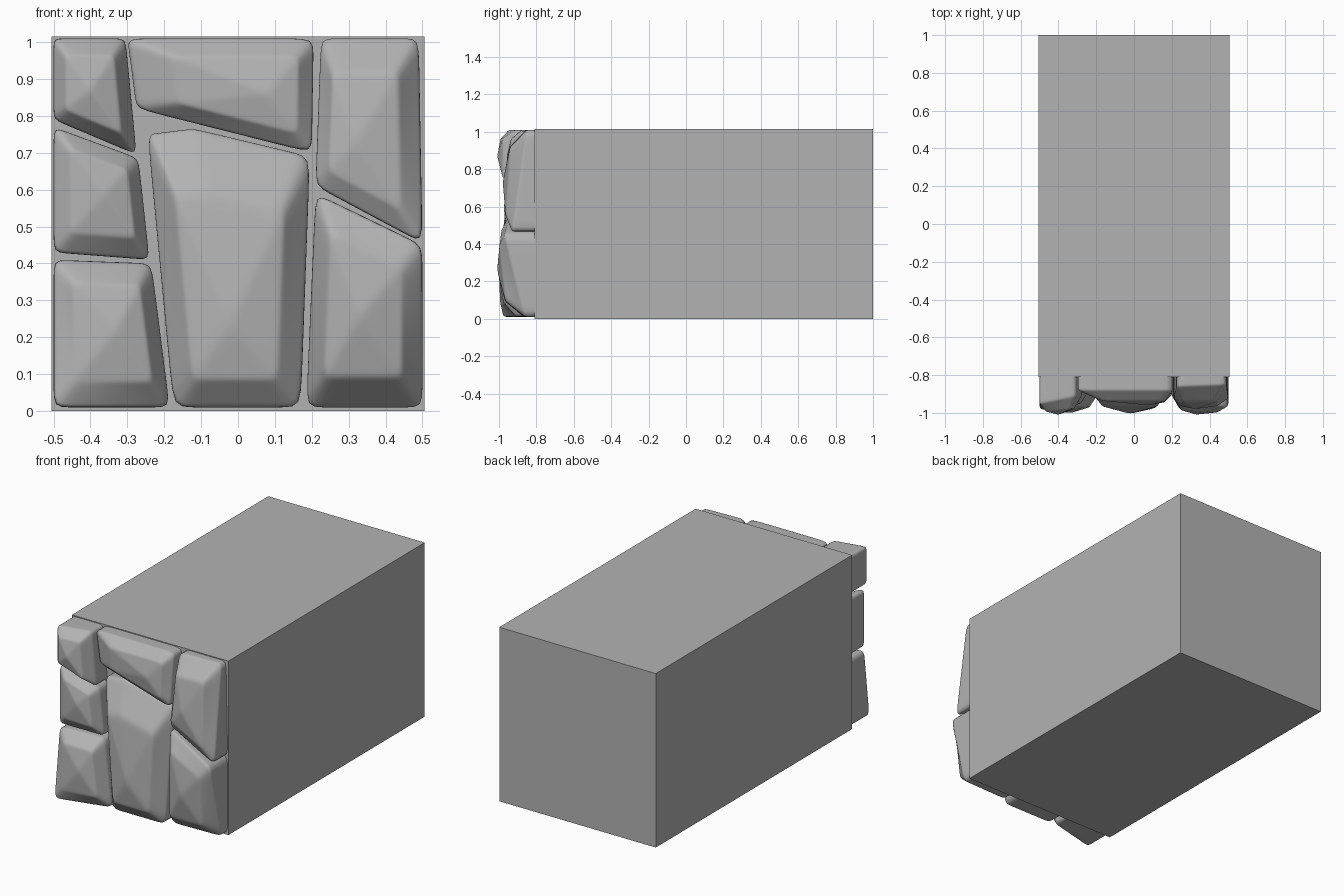
import bpy, bmesh
from mathutils import Vector

cube = bpy.data.objects.get("Cube")
if cube:
    bpy.data.objects.remove(cube, do_unlink=True)

stone_grey = bpy.data.materials.new("stone_grey")
stone_grey.use_nodes = True
GREY = (0.45, 0.45, 0.45, 1)
stone_grey.diffuse_color = GREY
stone_grey.node_tree.nodes["Principled BSDF"].inputs["Base Color"].default_value = GREY

FRONT = -0.81   # front plane of the block


def add_object(name, bm):
    mesh = bpy.data.meshes.new(name)
    bm.to_mesh(mesh)
    bm.free()
    mesh.materials.append(stone_grey)
    obj = bpy.data.objects.new(name, mesh)
    bpy.context.collection.objects.link(obj)
    return obj


def add_block():
    bm = bmesh.new()
    bmesh.ops.create_cube(bm, size=1)
    for v in bm.verts:
        v.co.x *= 1.01
        v.co.y = 1 if v.co.y > 0 else FRONT
        v.co.z = 1.015 if v.co.z > 0 else 0
    add_object("block", bm)


def add_stone(name, corners, peak, inset=0.33, rise=0.7):
    """Corners run counter-clockwise as (x, z, height off the block)."""
    bm = bmesh.new()

    def point(x, z, height):
        return Vector((x, FRONT - height, z))

    top = point(*peak)
    rim = [point(*c) for c in corners]
    base = [point(x, z, -0.03) for x, z, h in corners]
    inner = []
    for p in rim:
        q = p.lerp(top, inset)
        q.y = p.y + (top.y - p.y) * rise
        inner.append(q)
    rings = [[bm.verts.new(p) for p in ring] for ring in (base, rim, inner)]
    apex = bm.verts.new(top)
    n = len(corners)
    for i in range(n):
        j = (i + 1) % n
        for low, high in zip(rings, rings[1:]):
            bm.faces.new((low[i], low[j], high[j], high[i]))
        bm.faces.new((rings[-1][i], rings[-1][j], apex))
    for f in bm.faces:
        f.smooth = True
    obj = add_object(name, bm)

    # worn, softened edges
    sub = obj.modifiers.new("divide", 'SUBSURF')
    sub.subdivision_type = 'SIMPLE'
    sub.levels = sub.render_levels = 4
    soft = obj.modifiers.new("wear", 'SMOOTH')
    soft.factor = 0.5
    soft.iterations = 8


add_block()

# left column
add_stone("upper_left_stone",
          [(-.5, .79, .14), (-.275, .695, .1), (-.305, 1.01, .1), (-.5, 1.01, .14)],
          (-.4, .87, .2))
add_stone("middle_left_stone",
          [(-.5, .43, .12), (-.24, .41, .08), (-.27, .685, .08), (-.5, .77, .12)],
          (-.36, .59, .165))
add_stone("lower_left_stone",
          [(-.5, .01, .17), (-.185, .01, .09), (-.235, .4, .08), (-.5, .41, .12)],
          (-.33, .22, .19))

# middle column
add_stone("upper_middle_stone",
          [(-.275, .82, .07), (.2, .7, .1), (.205, 1.01, .07), (-.3, 1.01, .07)],
          (.08, .86, .15))
add_stone("centre_stone",
          [(-.175, .01, .1), (.17, .01, .1), (.195, .69, .06),
           (-.12, .765, .06), (-.245, .75, .06)],
          (-.02, .24, .195))

# right column
add_stone("upper_right_stone",
          [(.21, .61, .12), (.5, .455, .12), (.49, 1.01, .04), (.225, 1.01, .05)],
          (.32, .73, .17))
add_stone("lower_right_stone",
          [(.185, .01, .06), (.5, .01, .05), (.5, .45, .16), (.21, .59, .12)],
          (.33, .26, .2))
